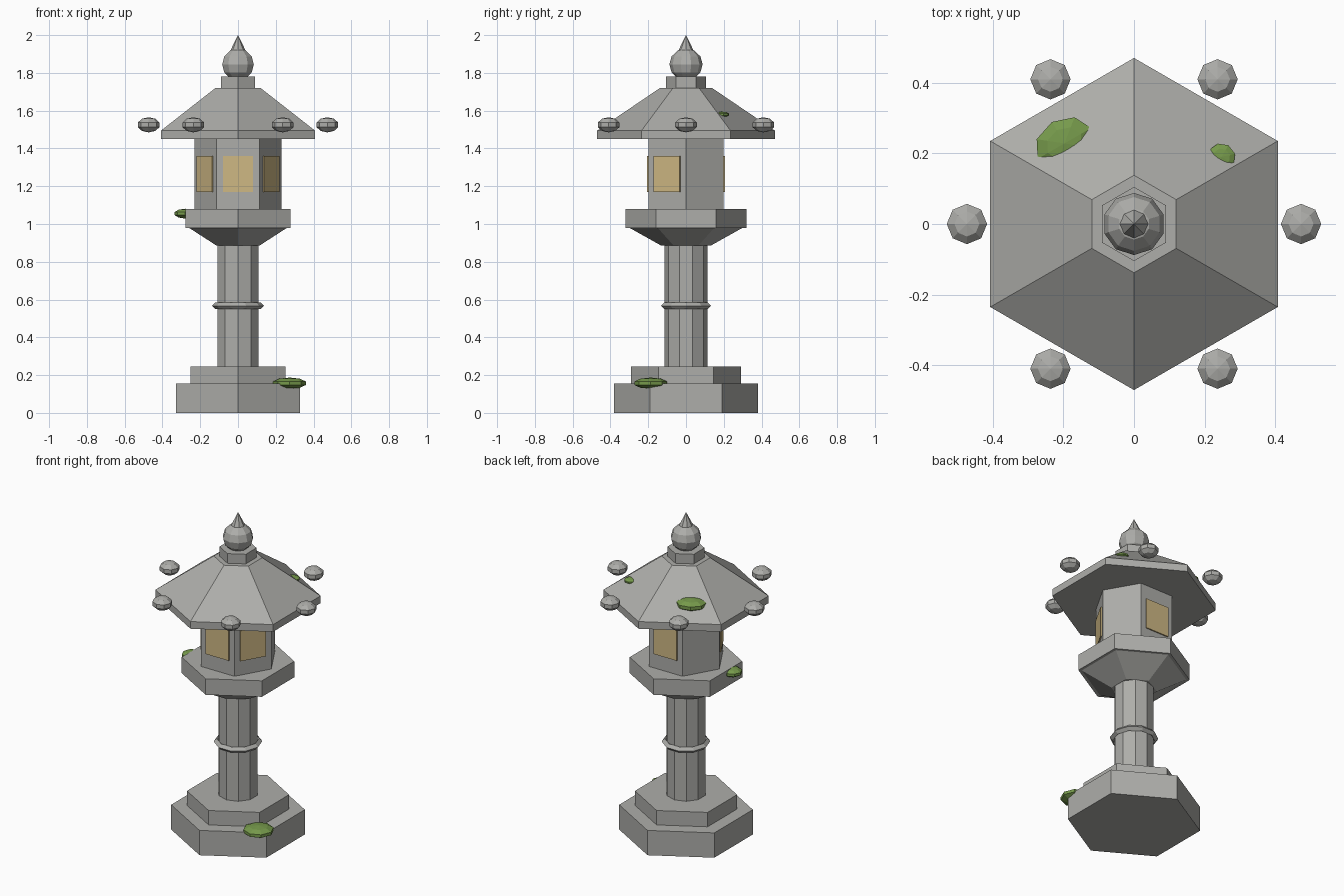
import bpy, math
from math import pi, sin, cos, radians

if "Cube" in bpy.data.objects:
    bpy.data.objects.remove(bpy.data.objects["Cube"])


def mat(name, rgb):
    m = bpy.data.materials.new(name)
    m.diffuse_color = (*rgb, 1)
    m.use_nodes = True
    m.node_tree.nodes["Principled BSDF"].inputs["Base Color"].default_value = m.diffuse_color
    return m


STONE = mat("grey stone", (0.42, 0.42, 0.40))
PAPER = mat("warm window paper", (0.62, 0.48, 0.23))
MOSS = mat("green moss", (0.18, 0.32, 0.07))


def finish(name, m):
    o = bpy.context.object
    o.name = name
    o.data.materials.append(m)
    return o


def prism(name, r1, r2, z0, z1, sides=6, turn=0):
    # first vertex of a cone lies on the y axis
    bpy.ops.mesh.primitive_cone_add(vertices=sides, radius1=r1, radius2=r2, depth=z1 - z0,
                                    location=(0, 0, (z0 + z1) / 2), rotation=(0, 0, radians(turn)))
    return finish(name, STONE)


def blob(name, loc, scale, m, seg=8, rings=5, turn=0):
    bpy.ops.mesh.primitive_uv_sphere_add(segments=seg, ring_count=rings, radius=1,
                                         location=loc, rotation=(0, 0, radians(turn)))
    o = finish(name, m)
    o.scale = scale
    return o


# Stepped base, post and platform
prism("base_lower", 0.38, 0.38, 0, 0.155)
prism("base_upper", 0.29, 0.29, 0.155, 0.245)
prism("post", 0.115, 0.115, 0.245, 0.885, sides=10)
bpy.ops.mesh.primitive_torus_add(major_segments=10, minor_segments=4, major_radius=0.12,
                                 minor_radius=0.018, location=(0, 0, 0.567))
finish("post_ring", STONE)
prism("platform_flare", 0.13, 0.30, 0.885, 0.98)
prism("platform", 0.32, 0.32, 0.98, 1.08)

# Lamp chamber, turned so a flat side faces front, with four windows
prism("lamp_chamber", 0.23, 0.23, 1.08, 1.45, turn=30)
for i, deg in enumerate((-90, -30, -150, 90)):
    a = radians(deg)
    d = 0.202
    bpy.ops.mesh.primitive_cube_add(size=1, location=(d * cos(a), d * sin(a), 1.265),
                                    rotation=(0, 0, a))
    finish(f"window_{i}", PAPER).scale = (0.009, 0.16, 0.19)

# Roof, neck and finial
prism("roof_eave", 0.47, 0.47, 1.45, 1.495)
prism("roof_slope", 0.47, 0.138, 1.495, 1.72)
prism("finial_neck", 0.105, 0.105, 1.72, 1.78)
blob("finial_ball", (0, 0, 1.845), (0.088, 0.088, 0.085), STONE, 10, 6)
prism("finial_tip", 0.042, 0, 1.915, 2.0, sides=8)

# Knobs around the eave
for i in range(6):
    a = i * pi / 3
    blob(f"eave_knob_{i}", (0.473 * cos(a), 0.473 * sin(a), 1.525), (0.06, 0.06, 0.04), STONE)

# Moss patches
blob("base_moss", (0.273, -0.187, 0.157), (0.091, 0.091, 0.03), MOSS)
blob("platform_moss", (-0.28, -0.06, 1.055), (0.058, 0.058, 0.026), MOSS)
blob("roof_moss_large", (-0.197, 0.228, 1.567), (0.092, 0.074, 0.033), MOSS, turn=30)
blob("roof_moss_small", (0.248, 0.19, 1.58), (0.042, 0.04, 0.015), MOSS, turn=-30)
